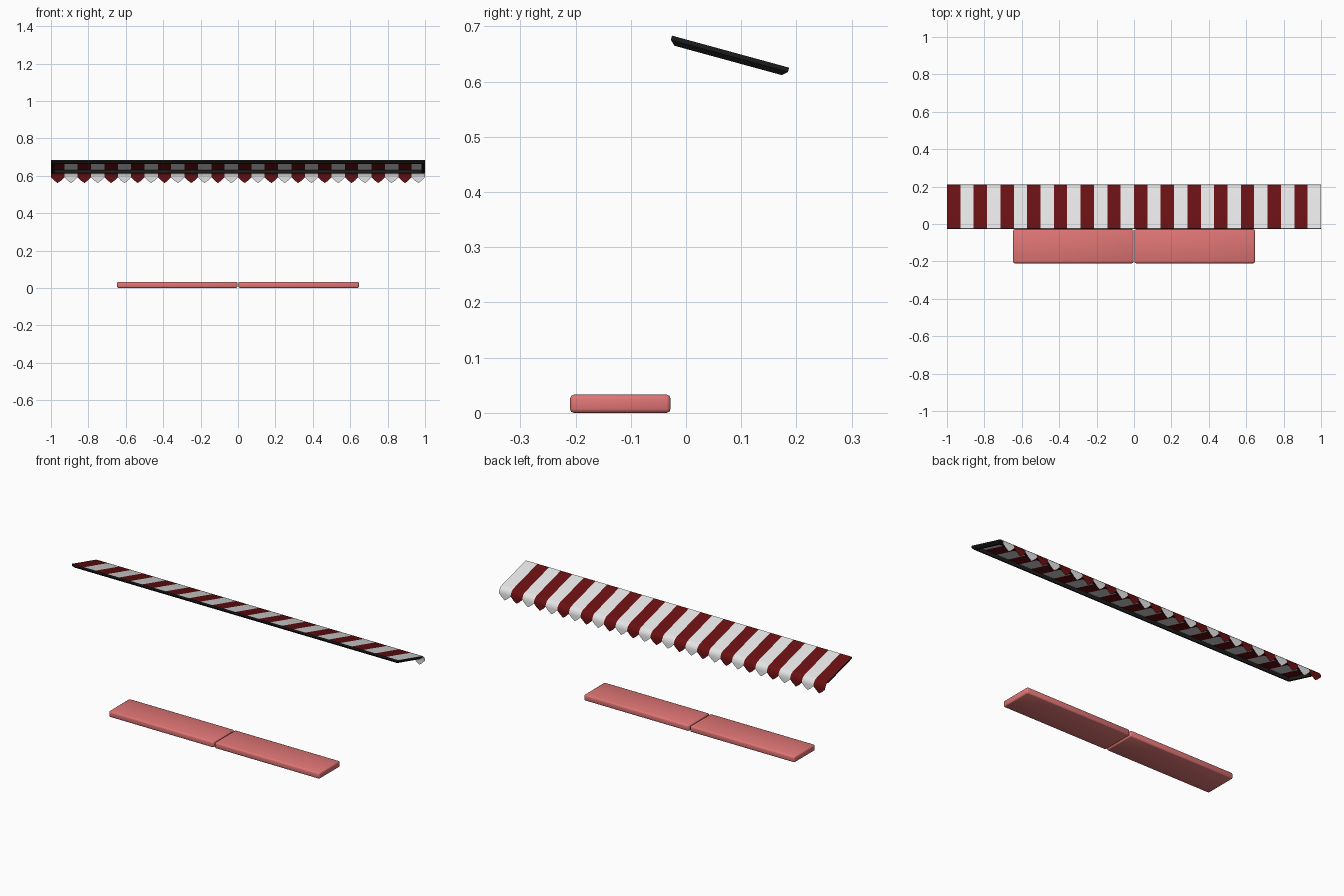
import bpy, bmesh, math
from mathutils import Vector

if "Cube" in bpy.data.objects:
    bpy.data.objects.remove(bpy.data.objects["Cube"])


def material(name, rgb):
    m = bpy.data.materials.new(name)
    m.diffuse_color = (*rgb, 1)
    m.use_nodes = True
    m.node_tree.nodes["Principled BSDF"].inputs["Base Color"].default_value = m.diffuse_color
    return m


RED = material("dark_red_cloth", (0.14, 0.005, 0.006))
WHITE = material("white_cloth", (0.78, 0.78, 0.78))
BLACK = material("black_metal", (0.012, 0.012, 0.012))
PINK = material("pink_cushion", (0.75, 0.18, 0.18))


def finish(bm, name, mats, angle=35):
    me = bpy.data.meshes.new(name)
    bm.to_mesh(me)
    bm.free()
    ob = bpy.data.objects.new(name, me)
    bpy.context.collection.objects.link(ob)
    for m in mats:
        me.materials.append(m)
    bpy.ops.object.select_all(action='DESELECT')
    ob.select_set(True)
    bpy.context.view_layer.objects.active = ob
    bpy.ops.object.shade_smooth_by_angle(angle=math.radians(angle))
    return ob


# striped canopy: thin cloth, curling over into a pointed valance
profile = [(-0.025, 0.684), (0.18, 0.628), (0.193, 0.623), (0.202, 0.615),
           (0.208, 0.604), (0.21, 0.592)]
drop = [0, 0.018, 0.031, 0.018, 0]
STRIPES = 28
w = 2 / STRIPES
bm = bmesh.new()
cols = []
for i in range(STRIPES * 4 + 1):
    x = -1 + i * w / 4
    col = [bm.verts.new((x, y, z)) for y, z in profile]
    d = drop[i % 4]
    col.append(bm.verts.new((x, 0.21, 0.592 - d)) if d else col[-1])
    cols.append(col)
for i in range(STRIPES * 4):
    a, b = cols[i], cols[i + 1]
    for k in range(len(profile)):
        vs = list(dict.fromkeys([a[k], b[k], b[k + 1], a[k + 1]]))
        f = bm.faces.new(vs)
        f.material_index = (i // 4) % 2
finish(bm, "striped_canopy", [RED, WHITE], 60)

# sloping rectangular frame: chamfered section (inset, depth) swept round
section = [(0, 0.001), (0, 0.009), (0.009, 0.0175), (0.02, 0.0175), (0.02, 0.001)]
start, end = Vector((0, -0.025, 0.684)), Vector((0, 0.187, 0.626))
along = (end - start).normalized()
down = Vector((0, along.z, -along.y))
bm = bmesh.new()
rings = []
for sx, e, s in ((-1, start, 1), (1, start, 1), (1, end, -1), (-1, end, -1)):
    rings.append([bm.verts.new(Vector((sx * (1 - i), 0, 0)) + e + along * s * i + down * d)
                  for i, d in section])
n = len(section)
for r in range(4):
    a, b = rings[r], rings[(r + 1) % 4]
    for k in range(n):
        bm.faces.new((a[k], b[k], b[(k + 1) % n], a[(k + 1) % n]))
bmesh.ops.recalc_face_normals(bm, faces=bm.faces)
finish(bm, "canopy_frame", [BLACK])

# pair of seat cushions with softened edges
for side, name in ((-1, "left_cushion"), (1, "right_cushion")):
    bm = bmesh.new()
    bmesh.ops.create_cube(bm, size=1)
    for v in bm.verts:
        v.co = (side * 0.3245 + v.co.x * 0.643, -0.119 + v.co.y * 0.182,
                0.0165 + v.co.z * 0.033)
    bmesh.ops.bevel(bm, geom=bm.edges[:], offset=0.007, segments=2, profile=0.5,
                    affect='EDGES')
    finish(bm, name, [PINK], 60)
